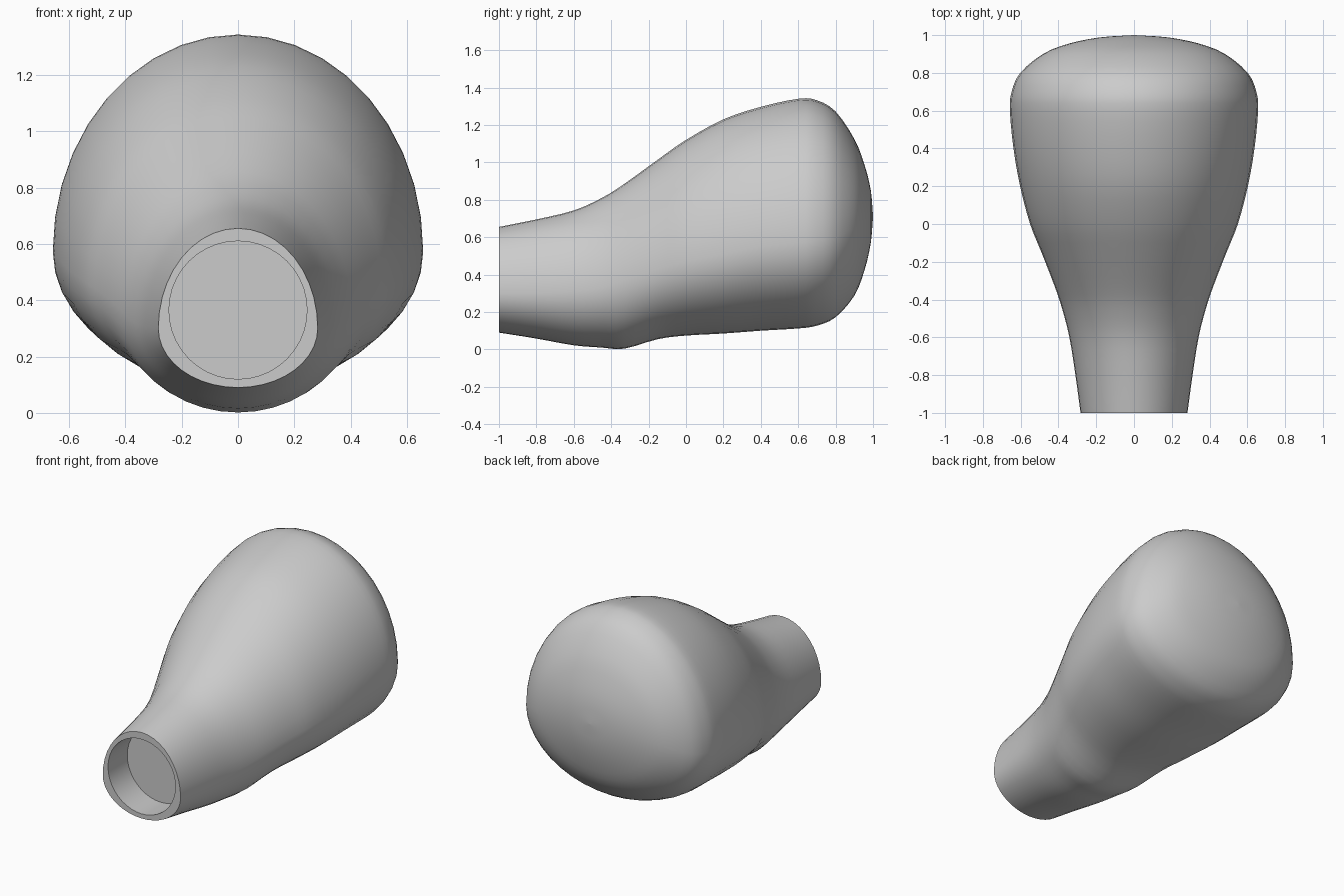
import bpy, bmesh, math
from mathutils import Vector

if "Cube" in bpy.data.objects:
    bpy.data.objects.remove(bpy.data.objects["Cube"], do_unlink=True)

SEGMENTS = 40
STEPS = 3

# Body stations: y, bottom z, top z, half width, height of the widest point
STATIONS = [
    (-1.0, .09, .655, .283, .30),
    (-.8, .058, .695, .31, .30),
    (-.6, .022, .743, .342, .31),
    (-.45, .01, .81, .38, .33),
    (-.33, .004, .885, .42, .37),
    (-.15, .055, 1.015, .49, .43),
    (0, .074, 1.12, .55, .47),
    (.2, .085, 1.23, .603, .51),
    (.4, .10, 1.297, .638, .55),
    (.6, .112, 1.34, .657, .57),
    (.7, .127, 1.332, .648, .58),
    (.8, .172, 1.272, .602, .60),
    (.9, .287, 1.125, .482, .65),
    (.955, .425, .985, .345, .69),
    (.988, .57, .85, .18, .71),
    (1.0, .71, .712, .002, .711),
]


def smooth_path(points, steps):
    """Catmull-Rom interpolation through the stations."""
    pts = [Vector(p) for p in points]
    pts = [2 * pts[0] - pts[1]] + pts + [2 * pts[-1] - pts[-2]]
    result = []
    for a, b, c, d in zip(pts, pts[1:], pts[2:], pts[3:]):
        for i in range(steps):
            t = i / steps
            result.append((2 * b + (c - a) * t + (2 * a - 5 * b + 4 * c - d) * t ** 2
                           + (3 * b - a - 3 * c + d) * t ** 3) / 2)
    return result + [pts[-2]]


def egg_ring(bm, y, bottom, top, width, middle):
    """Egg section with separate upper and lower heights."""
    ring = []
    for i in range(SEGMENTS):
        a = math.tau * i / SEGMENTS
        s = math.sin(a)
        height = top - middle if s > 0 else middle - bottom
        ring.append(bm.verts.new((width * math.cos(a), y, middle + height * s)))
    return ring


def bridge(bm, first, second):
    for i in range(SEGMENTS):
        j = (i + 1) % SEGMENTS
        bm.faces.new((first[i], first[j], second[j], second[i]))


bm = bmesh.new()

# Round socket floor, socket wall and flat rim
socket = (.12, .61, .245, .365)
rings = [egg_ring(bm, y, *socket) for y in (-.8, -1.0)]
bm.faces.new(rings[0])

# Bulging outer shell
rings += [egg_ring(bm, *s) for s in smooth_path(STATIONS, STEPS)]
for first, second in zip(rings, rings[1:]):
    bridge(bm, first, second)
bm.faces.new(rings[-1])
bmesh.ops.recalc_face_normals(bm, faces=bm.faces)

mesh = bpy.data.meshes.new("bulb_body")
bm.to_mesh(mesh)
bm.free()
body = bpy.data.objects.new("bulb_body", mesh)
bpy.context.collection.objects.link(body)

# Single grey finish
grey = bpy.data.materials.new("plain_grey")
grey.use_nodes = True
colour = (.6, .6, .6, 1)
grey.diffuse_color = colour
grey.node_tree.nodes["Principled BSDF"].inputs["Base Color"].default_value = colour
mesh.materials.append(grey)

bpy.ops.object.select_all(action="DESELECT")
body.select_set(True)
bpy.context.view_layer.objects.active = body
bpy.ops.object.shade_smooth_by_angle(angle=math.radians(40))
